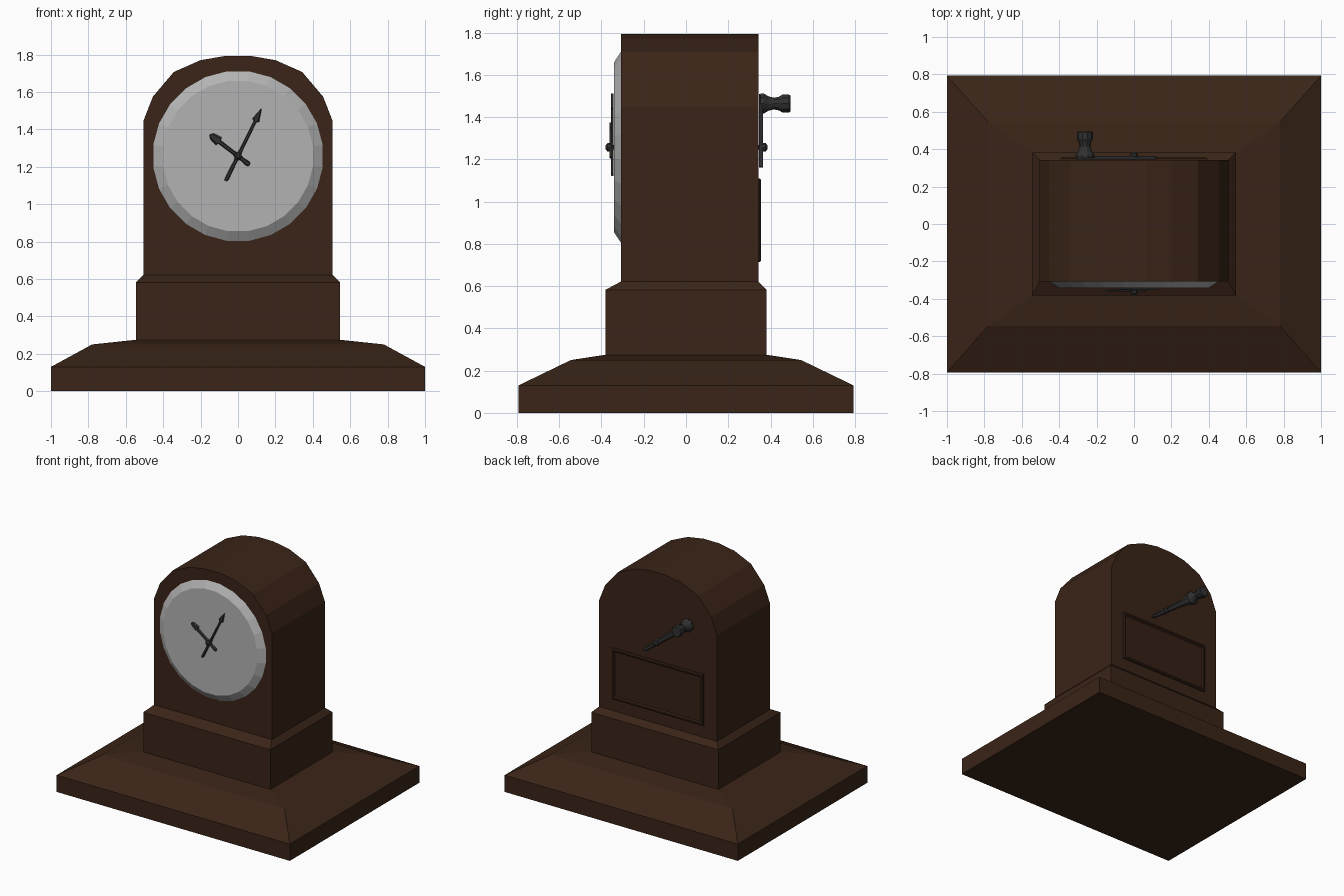
import bpy, bmesh, math
from mathutils import Vector

if "Cube" in bpy.data.objects:
    bpy.data.objects.remove(bpy.data.objects["Cube"])


def material(name, rgb):
    m = bpy.data.materials.new(name)
    m.diffuse_color = (*rgb, 1)
    m.use_nodes = True
    m.node_tree.nodes["Principled BSDF"].inputs["Base Color"].default_value = m.diffuse_color
    return m


WOOD = material("dark_wood", (0.043, 0.018, 0.009))
PANEL = material("panel_wood", (0.036, 0.015, 0.008))
IRON = material("dark_iron", (0.03, 0.03, 0.03))
DIAL = material("dial_white", (0.45, 0.45, 0.45))
PIVOT_Z = 1.257


def loft(name, rings, mat):
    """Skin a stack of equal-sized point rings and cap both ends."""
    bm = bmesh.new()
    vs = [[bm.verts.new(p) for p in ring] for ring in rings]
    n = len(vs[0])
    for a, b in zip(vs, vs[1:]):
        for i in range(n):
            j = (i + 1) % n
            bm.faces.new((a[i], a[j], b[j], b[i]))
    bm.faces.new(vs[0])
    bm.faces.new(vs[-1])
    bmesh.ops.recalc_face_normals(bm, faces=bm.faces)
    me = bpy.data.meshes.new(name)
    bm.to_mesh(me)
    bm.free()
    ob = bpy.data.objects.new(name, me)
    bpy.context.collection.objects.link(ob)
    me.materials.append(mat)
    return ob


def rect(x, y0, y1, z):
    return [(-x, y0, z), (x, y0, z), (x, y1, z), (-x, y1, z)]


def circle(r, y, n, x=0.0, z=PIVOT_Z, phase=0.0):
    return [(x + r * math.cos(2 * math.pi * (i + phase) / n), y,
             z + r * math.sin(2 * math.pi * (i + phase) / n)) for i in range(n)]


def blade(name, tip, half, y0, y1):
    """Flat pointer through the pivot; half = (distance, half width) pairs."""
    d = Vector((tip[0], 0, tip[1])).normalized()
    side = Vector((-d.z, 0, d.x))
    c = Vector((0, 0, PIVOT_Z))

    def ring(y, k):
        pts = [c + d * t + side * w * k for t, w in half]
        pts += [c + d * t - side * w * k for t, w in reversed(half)]
        return [(p.x, y, p.z) for p in pts]
    return loft(name, [ring(y0, 1), ring(y1, 0.6)], IRON)


# stepped base
loft("base", [rect(1, -.793, .793, 0), rect(1, -.793, .793, .13),
              rect(.78, -.545, .545, .25), rect(.545, -.382, .382, .275),
              rect(.545, -.382, .382, .582), rect(.505, -.307, .342, .622)], WOOD)

# arched case
arch = [(.505, .62), (.505, 1.447), (.455, 1.575), (.343, 1.707), (.2, 1.77), (.065, 1.793)]
arch += [(-x, z) for x, z in reversed(arch)]
loft("case", [[(x, y, z) for x, z in arch] for y in (-.307, .342)], WOOD)

# dial with sloped rim
loft("dial", [circle(.457, -.30, 24, phase=.5), circle(.457, -.307, 24, phase=.5),
              circle(.405, -.341, 24, phase=.5)], DIAL)

# clock hands
blade("minute_hand", (.125, .253),
      [(-.148, .007), (-.135, .011), (-.03, .009), (0, .015), (.03, .009),
       (.205, .008), (.215, .02), (.284, .001)], -.342, -.354)
blade("hour_hand", (-.15, .115),
      [(-.078, .008), (-.065, .014), (-.025, .01), (0, .017), (.03, .01),
       (.125, .011), (.13, .026), (.175, .018), (.188, .004)], -.350, -.362)

# pivot pins, front and back
for name, y, s in (("front_pin", -.33, -1), ("back_pin", .335, 1)):
    loft(name, [circle(r, y + s * d, 8) for r, d in
                ((.010, 0), (.010, .018), (.02, .025), (.02, .042), (.01, .05))], IRON)

# winding crank arm and handle
blade("crank_arm", (-.26, .205),
      [(-.150, .004), (-.13, .014), (-.03, .016), (0, .024), (.03, .018),
       (.24, .026), (.33, .045), (.365, .035)], .346, .364)
loft("crank_handle", [circle(r, y, 10, -.262, 1.464) for r, y in
                      ((.05, .352), (.05, .368), (.036, .39), (.029, .415), (.034, .44),
                       (.044, .455), (.044, .488), (.038, .495))], IRON)


# rear access panel with raised rim
def panel(inset, y):
    x, a, b = .392 - inset, .715 + inset, 1.11 - inset
    return [(-x, y, a), (x, y, a), (x, y, b), (-x, y, b)]


loft("rear_panel", [panel(0, .335), panel(0, .349), panel(.007, .356),
                    panel(.018, .356), panel(.026, .346)], PANEL)
